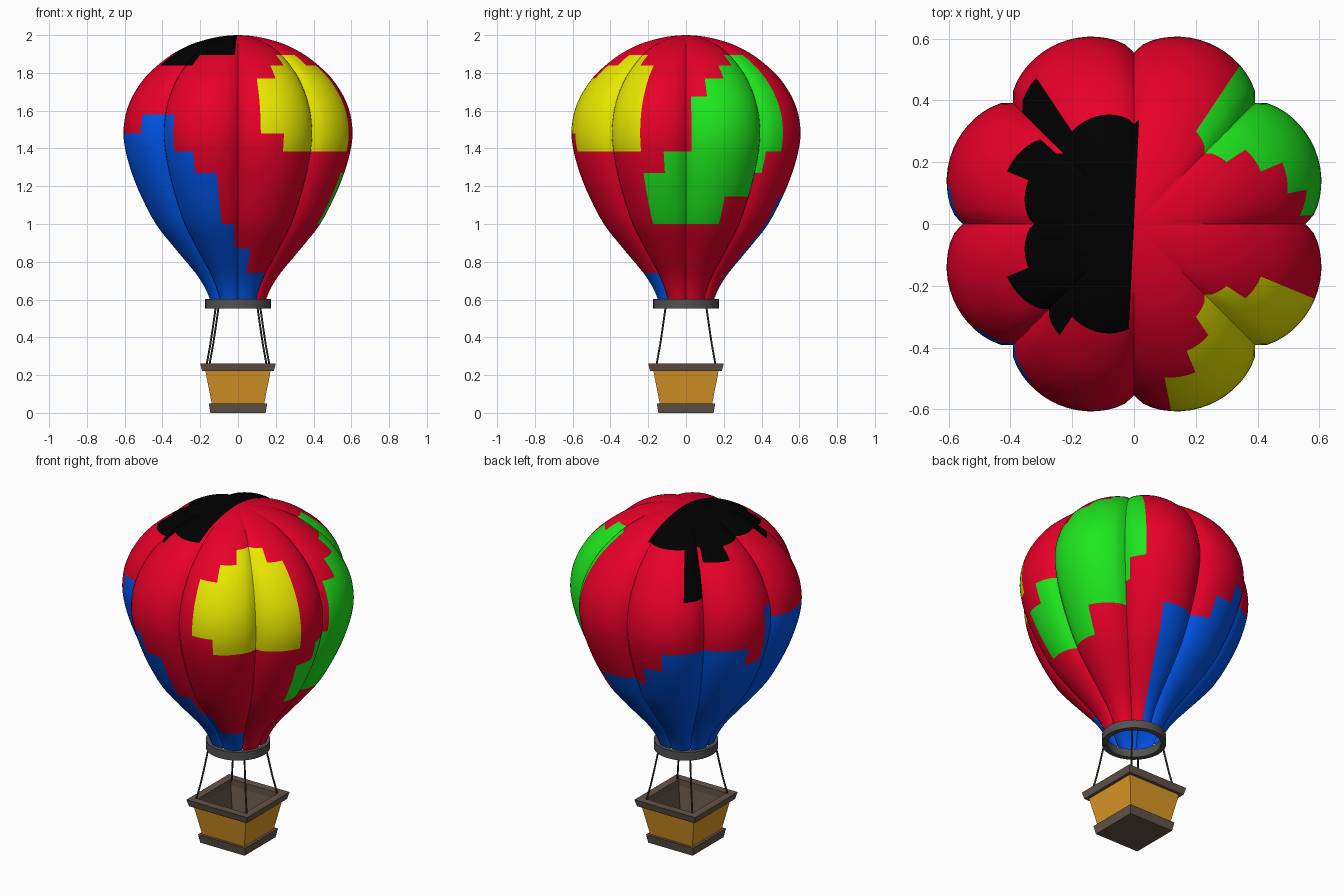
import bpy, bmesh, math
from mathutils import Vector

old = bpy.data.objects.get("Cube")
if old:
    bpy.data.objects.remove(old)


def material(name, rgb):
    m = bpy.data.materials.new(name)
    m.use_nodes = True
    m.diffuse_color = (*rgb, 1)
    m.node_tree.nodes["Principled BSDF"].inputs["Base Color"].default_value = (*rgb, 1)
    return m


RED = material("red cloth", (0.8, 0, 0.022))
YELLOW = material("yellow cloth", (0.8, 0.8, 0))
GREEN = material("green cloth", (0.013, 0.8, 0.013))
BLUE = material("blue cloth", (0, 0.09, 0.8))
BLACK = material("black cloth", (0, 0, 0))
WOOD = material("wicker", (0.72, 0.32, 0.02))
BROWN = material("brown trim", (0.125, 0.088, 0.065))
GREY = material("dark grey ring", (0.088, 0.082, 0.082))
ROPE = material("rope", (0.04, 0.03, 0.022))


def finish(bm, name, mats, angle=30):
    bmesh.ops.remove_doubles(bm, verts=bm.verts, dist=1e-5)
    bmesh.ops.recalc_face_normals(bm, faces=bm.faces)
    mesh = bpy.data.meshes.new(name)
    bm.to_mesh(mesh)
    bm.free()
    for m in mats:
        mesh.materials.append(m)
    ob = bpy.data.objects.new(name, mesh)
    bpy.context.collection.objects.link(ob)
    bpy.ops.object.select_all(action="DESELECT")
    ob.select_set(True)
    bpy.context.view_layer.objects.active = ob
    bpy.ops.object.shade_smooth_by_angle(angle=math.radians(angle))
    return ob


def lathe(profile, sides, shape=lambda a: 1.0, start=0.0, closed=False):
    """Turn (radius, height) points round z; shape scales the radius by angle."""
    bm = bmesh.new()
    loops = []
    for i in range(sides):
        a = start + math.tau * i / sides
        s = shape(a)
        loops.append([bm.verts.new((r * s * math.cos(a), r * s * math.sin(a), z))
                      for r, z in profile])
    n = len(profile)
    for i in range(sides):
        p, q = loops[i], loops[(i + 1) % sides]
        for j in range(n if closed else n - 1):
            k = (j + 1) % n
            bm.faces.new((p[j], q[j], q[k], p[k]))
    return bm


def smooth_profile(points, steps=3):
    """Catmull-Rom curve that passes through every point."""
    pts = [Vector(p) for p in points]
    pts = [2 * pts[0] - pts[1]] + pts + [Vector((-pts[-2].x, pts[-2].y))]
    out = []
    for a, b, c, d in zip(pts, pts[1:], pts[2:], pts[3:]):
        for i in range(steps):
            t = i / steps
            out.append(0.5 * (2 * b + (c - a) * t + (2 * a - 5 * b + 4 * c - d) * t * t
                              + (3 * b - a - 3 * c + d) * t ** 3))
    return out + [pts[-2]]


# Envelope: eight puffed lobes over a teardrop profile
rings = [(.155, .60), (.182, .66), (.235, .74), (.348, .87), (.455, 1.0), (.535, 1.145),
         (.588, 1.27), (.622, 1.385), (.634, 1.48), (.622, 1.58), (.585, 1.675),
         (.52, 1.77), (.445, 1.84), (.37, 1.895), (.285, 1.94), (.2, 1.97),
         (.1, 1.992), (0, 2.0)]


def lobes(a):
    return 0.875 + 0.125 * abs(math.sin(4 * a)) ** 0.65


bm = lathe(smooth_profile(rings), 128, lobes)

# Cloth patches: (colour slot, first column, last column, lowest, highest);
# a lobe has four columns
patches = [
    (1, 25, 26, 1.48, 1.77), (1, 26, 27, 1.385, 1.84), (1, 27, 29, 1.385, 1.895),
    (1, 29, 30, 1.385, 1.84),
    (2, 30, 31, 1.0, 1.27), (2, 31, 32, 1.0, 1.385), (2, 0, .25, 1.0, 1.385),
    (2, .25, 1, 1.0, 1.675), (2, 1, 2, 1.0, 1.77), (2, 2, 3, 1.145, 1.84),
    (2, 3, 4, 1.145, 1.895), (2, 4, 4.25, 1.27, 1.895), (2, 4.25, 5, 1.385, 1.895),
    (3, 6, 9, 0, 1.145), (3, 9, 10, 0, 1.27), (3, 10, 14, 0, 1.385), (3, 14, 15, 0, 1.27),
    (3, 15, 16, 0, 1.58), (3, 16, 19, 0, 1.48), (3, 19, 21, 0, 1.58), (3, 21, 22, 0, 1.385),
    (3, 22, 23, 0, 1.27), (3, 23, 23.75, 0, 1.0), (3, 23.75, 25, 0, .87), (3, 25, 28, 0, .74),
    (4, 7.75, 23.75, 1.895, 3), (4, 11, 12, 1.675, 3), (4, 12.25, 14, 1.84, 3),
    (4, 18, 21, 1.84, 3),
]
for f in bm.faces:
    c = f.calc_center_median()
    column = math.atan2(c.y, c.x) % math.tau / math.tau * 32
    for slot, c0, c1, low, high in patches:
        if c0 < column < c1 and low < c.z < high:
            f.material_index = slot
finish(bm, "envelope", [RED, YELLOW, GREEN, BLUE, BLACK], 35)

# Mouth ring
ring = [(.145, .553), (.174, .553), (.174, .602), (.145, .602)]
finish(lathe(ring, 48, closed=True), "mouth_ring", [GREY])


# Basket: square turned shapes
def square(name, profile, mats, closed=False):
    bm = lathe([(r * math.sqrt(2), z) for r, z in profile], 4, start=math.pi / 4, closed=closed)
    return finish(bm, name, mats)


square("basket_base", [(0, 0), (.146, 0), (.155, .05), (0, .05)], [BROWN])
square("basket_wall", [(.138, .045), (.175, .235)], [WOOD])
square("basket_lining", [(0, .06), (.125, .06), (.158, .235)], [BROWN])
square("basket_rim", [(.182, .222), (.19, .222), (.2, .262), (.155, .262), (.155, .222)],
       [BROWN], closed=True)

# Ropes: slightly bowed tubes from ring to rim
for sx, side in ((1, "left"), (-1, "right")):
    for sy, end, shift in ((-1, "front", .01), (1, "back", -.005)):
        curve = bpy.data.curves.new(f"{end}_{side}_rope", "CURVE")
        curve.dimensions = "3D"
        curve.bevel_depth = 0.005
        curve.bevel_resolution = 2
        curve.use_fill_caps = True
        spline = curve.splines.new("POLY")
        path = [(.105, .58), (.122, .46), (.137, .36), (.157, .25)]
        spline.points.add(len(path) - 1)
        for p, (d, z) in zip(spline.points, path):
            p.co = (sx * (d + shift), sy * d, z, 1)
        curve.materials.append(ROPE)
        bpy.context.collection.objects.link(bpy.data.objects.new(curve.name, curve))
